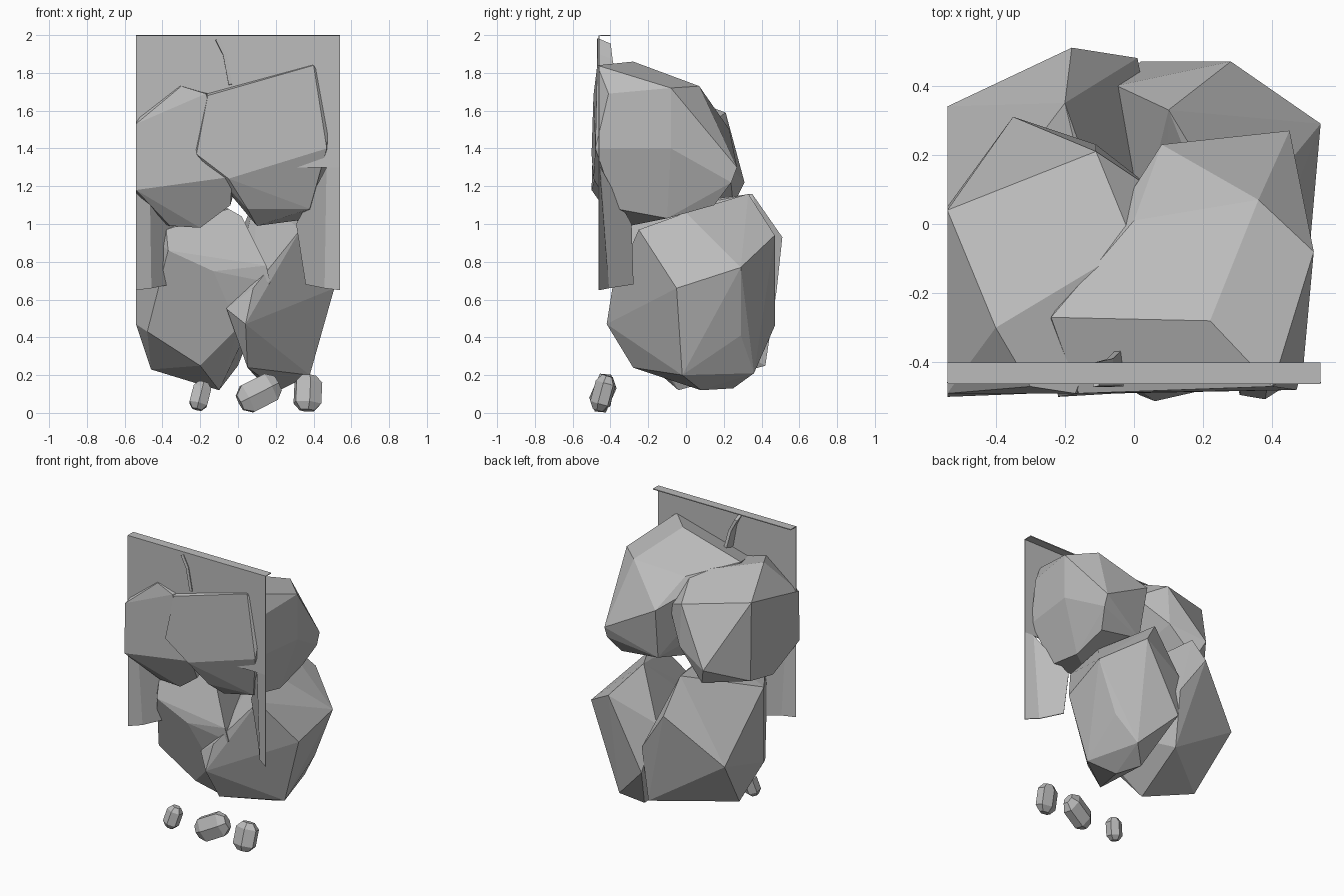
import bpy
import bmesh
from mathutils import Matrix, Vector, Euler

default_cube = bpy.data.objects.get("Cube")
if default_cube:
    bpy.data.objects.remove(default_cube, do_unlink=True)

# One stone colour for everything
stone = bpy.data.materials.new("stone grey")
stone.use_nodes = True
colour = (0.5, 0.5, 0.5, 1)
stone.diffuse_color = colour
stone.node_tree.nodes["Principled BSDF"].inputs["Base Color"].default_value = colour


def add_object(name, bm):
    """Turn a bmesh into a flat-shaded stone object."""
    mesh = bpy.data.meshes.new(name)
    bm.to_mesh(mesh)
    bm.free()
    mesh.materials.append(stone)
    obj = bpy.data.objects.new(name, mesh)
    bpy.context.scene.collection.objects.link(obj)
    return obj


def boulder(name, corners):
    """Chiselled boulder: the convex hull of its main corners."""
    bm = bmesh.new()
    for corner in corners:
        bm.verts.new(corner)
    hull = bmesh.ops.convex_hull(bm, input=bm.verts)
    loose = [v for v in hull["geom_interior"] if isinstance(v, bmesh.types.BMVert)]
    bmesh.ops.delete(bm, geom=loose, context="VERTS")
    bmesh.ops.dissolve_limit(bm, angle_limit=0.08, verts=bm.verts, edges=bm.edges)
    bmesh.ops.recalc_face_normals(bm, faces=bm.faces)
    return add_object(name, bm)


def sheet(name, rails, thickness):
    """Thin sheet skinned between consecutive rails of two points."""
    bm = bmesh.new()
    rows = [[bm.verts.new(point) for point in rail] for rail in rails]
    for (a, b), (c, d) in zip(rows, rows[1:]):
        bm.faces.new((a, b, d, c))
    bmesh.ops.recalc_face_normals(bm, faces=bm.faces)
    obj = add_object(name, bm)
    solid = obj.modifiers.new("thickness", "SOLIDIFY")
    solid.thickness = thickness
    solid.offset = 0
    return obj


def pebble(name, centre, size, turn):
    """Small faceted pebble with six sides and blunt ends."""
    bm = bmesh.new()
    bmesh.ops.create_cone(bm, cap_ends=True, segments=6, radius1=0.5, radius2=0.5, depth=1)
    caps = [f for f in bm.faces if len(f.verts) == 6]
    rims = list({e for f in caps for e in f.edges})
    bmesh.ops.bevel(bm, geom=rims, offset=0.2, segments=1, affect="EDGES")
    place = Matrix.LocRotScale(Vector(centre), Euler(turn), Vector(size))
    bmesh.ops.transform(bm, matrix=place, verts=bm.verts)
    return add_object(name, bm)


# Upper boulders
boulder("upper_left_boulder", [
    (-.24, -.27, 1.74), (.22, -.28, 1.86), (.36, .07, 1.73), (0, .01, 1.68),
    (.08, .23, 1.5), (.45, .27, 1.3), (.45, .24, 1.22), (.4, .15, 1.1),
    (.52, -.08, 1.72), (.52, -.08, 1.4), (.4, -.47, 1.84), (.49, -.41, 1.69),
    (.47, -.48, 1.4), (.38, -.37, 1.08), (.4, -.1, 1.03), (.1, -.3, .99),
    (-.05, -.49, 1.24), (-.22, -.5, 1.37), (-.16, -.49, 1.68), (.1, .17, 1.14),
    (.05, -.4, 1.08)])
boulder("upper_right_boulder", [
    (-.4, -.3, 1.77), (0, -.06, 1.69), (-.54, .04, 1.65), (-.28, .2, 1.47),
    (-.11, .21, 1.59), (.07, .09, 1.5), (-.3, -.47, 1.73), (-.17, -.49, 1.69),
    (-.54, -.49, 1.53), (-.54, -.5, 1.18), (-.4, -.44, 1.1), (-.36, -.36, .99),
    (-.2, -.36, .98), (-.04, -.4, 1.1), (-.03, -.48, 1.25), (-.54, -.2, 1.05),
    (-.35, .31, 1.22), (-.11, .23, 1.3), (-.3, .25, 1.1), (-.54, .05, 1.1)])

# Lower boulders
boulder("lower_left_boulder", [
    (.33, -.25, .97), (.3, 0, 1.06), (.54, .29, .77), (.28, .47, .94),
    (.1, .33, 1.16), (.4, .29, .41), (.02, .47, .46), (.27, .36, .21),
    (.15, .25, .13), (.22, .08, .12), (.38, -.02, .2), (.05, -.28, .24),
    (.04, -.42, .47), (-.06, -.33, .55), (.08, -.39, .66), (.51, -.05, .66),
    (-.05, .4, .8)])
boulder("lower_right_boulder", [
    (-.38, -.34, .97), (-.05, -.27, 1.08), (.02, -.28, 1.04), (-.37, -.38, .86),
    (-.54, -.1, 1), (-.2, .35, 1.16), (-.54, .34, .6), (-.18, .51, .93),
    (.01, .48, .65), (.17, -.35, .69), (.15, -.36, .78), (-.13, -.38, .75),
    (0, -.29, .45), (-.48, -.2, .43), (-.54, -.1, .47), (-.46, .06, .23),
    (-.2, -.19, .25), (-.1, -.04, .12), (0, .42, .25)])

# Upright panel with a lip folded back along its top
half = .54
profile = [(-.4, 1.997), (-.46, 1.997), (-.46, 1.3)]
sheet("back_panel", [[(-half, y, z), (half, y, z)] for y, z in profile], .006)

# Panel legs, folded inward beside the opening
for side, name in ((1, "left_panel_leg"), (-1, "right_panel_leg")):
    sheet(name, [
        [(side * half, -.46, 1.3), (side * half, -.46, .65)],
        [(side * .47, -.455, 1.3), (side * .46, -.41, .66)],
        [(side * .31, -.29, 1), (side * .36, -.28, .68)]], .006)

# Curved splinter at the top of the panel
path = [(-.11, -.4, 1.98), (-.07, -.39, 1.9), (-.04, -.36, 1.74)]
sheet("panel_splinter", [[(x, -.47, z), (x, y, z - .03)] for x, y, z in path], .02)

# Pebbles in front
pebble("right_pebble", (-.2, -.44, .09), (.11, .1, .15), (-.2, .25, 0))
pebble("middle_pebble", (.11, -.44, .105), (.18, .12, .23), (-.2, 1.1, 0))
pebble("left_pebble", (.37, -.44, .105), (.16, .11, .19), (-.25, .1, .2))
